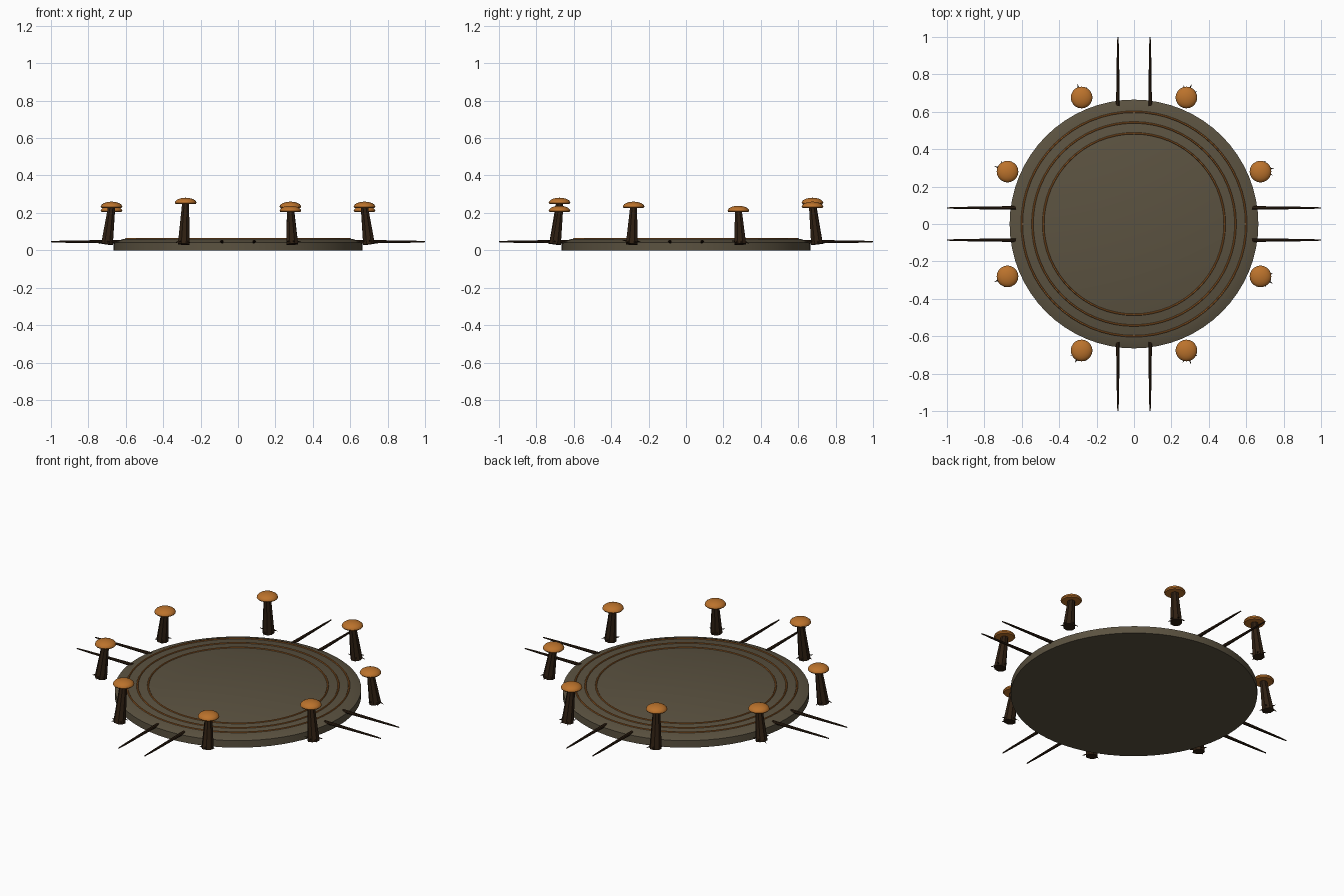
import bpy, bmesh, math, random
from mathutils import Vector

if "Cube" in bpy.data.objects:
    bpy.data.objects.remove(bpy.data.objects["Cube"])

random.seed(4)


def mat(name, rgb):
    m = bpy.data.materials.new(name)
    m.diffuse_color = (*rgb, 1)
    m.use_nodes = True
    m.node_tree.nodes["Principled BSDF"].inputs["Base Color"].default_value = m.diffuse_color
    return m


STONE = mat("stone", (0.105, 0.085, 0.052))
BARK = mat("dark bark", (0.028, 0.014, 0.006))
ORANGE = mat("cap orange", (0.50, 0.17, 0.025))
RING = mat("ring orange", (0.36, 0.13, 0.025))


def finish(bm, name, material, smooth=None):
    bmesh.ops.recalc_face_normals(bm, faces=bm.faces)
    me = bpy.data.meshes.new(name)
    bm.to_mesh(me)
    bm.free()
    me.materials.append(material)
    ob = bpy.data.objects.new(name, me)
    bpy.context.collection.objects.link(ob)
    if smooth:
        bpy.ops.object.select_all(action='DESELECT')
        ob.select_set(True)
        bpy.context.view_layer.objects.active = ob
        bpy.ops.object.shade_smooth_by_angle(angle=math.radians(smooth))
    return ob


def lathe(name, profile, material, sides, smooth, centre=(0, 0, 0), closed=False):
    """Spin (radius, z) points around a vertical axis."""
    bm = bmesh.new()
    vs = [bm.verts.new((r, 0, z)) for r, z in profile]
    pairs = list(zip(vs, vs[1:] + ([vs[0]] if closed else [])))
    if not closed:
        pairs = pairs[:len(vs) - 1]
    edges = [bm.edges.new(p) for p in pairs]
    bmesh.ops.spin(bm, geom=vs + edges, axis=(0, 0, 1), cent=(0, 0, 0),
                   steps=sides, angle=2 * math.pi)
    bmesh.ops.remove_doubles(bm, verts=bm.verts, dist=1e-5)
    ob = finish(bm, name, material, smooth)
    ob.location = centre
    return ob


def add_rod(bm, a, b, r1, r2, sides):
    """Tapered rod between two points."""
    a, b = Vector(a), Vector(b)
    d = b - a
    m = d.to_track_quat('Z', 'Y').to_matrix().to_4x4()
    m.translation = (a + b) / 2
    bmesh.ops.create_cone(bm, cap_ends=True, segments=sides, radius1=r1,
                          radius2=r2, depth=d.length, matrix=m)


# stone disc with bevelled rim
lathe("stone_disc", [(0, 0), (0.665, 0), (0.665, 0.042), (0.615, 0.06), (0, 0.06)],
      STONE, 64, 30)

# three thin rings inlaid in the top
for i, r in enumerate((0.60, 0.543, 0.485)):
    pts = [(r + 0.005 * math.cos(k * math.pi / 3), 0.06 + 0.005 * math.sin(k * math.pi / 3))
           for k in range(6)]
    lathe(f"inlay_ring_{i}", pts, RING, 64, 60, closed=True)

# pairs of thin spikes on four sides
for side in range(4):
    a = side * math.pi / 2
    out = Vector((math.cos(a), math.sin(a), 0))
    across = Vector((-out.y, out.x, 0))
    for s in (-1, 1):
        base = across * 0.086 * s + Vector((0, 0, 0.046))
        bm = bmesh.new()
        add_rod(bm, base + out * 0.63, base + out * 0.94, 0.010, 0.0055, 8)
        add_rod(bm, base + out * 0.94, base + out * 1.0, 0.0055, 0.003, 8)
        finish(bm, f"spike_{side}_{'left' if s < 0 else 'right'}", BARK, 40)

# ring of eight mushrooms in three repeating heights
for i in range(8):
    a = math.radians(22.5 + 45 * i)
    out = Vector((math.cos(a), math.sin(a), 0))
    top = (0.238, 0.26, 0.281)[i % 3]
    under = top - 0.034
    foot = out * 0.758 + Vector((0, 0, 0.032))
    head = out * 0.732 + Vector((0, 0, under + 0.006))

    bm = bmesh.new()
    add_rod(bm, foot, head, 0.034, 0.020, 8)
    finish(bm, f"mushroom_stem_{i}", BARK)

    # small thorny roots around the foot
    bm = bmesh.new()
    for k in range(5):
        t = a + k * math.tau / 5 + random.uniform(-0.4, 0.4)
        d = Vector((math.cos(t), math.sin(t), 0))
        start = foot + d * 0.022 + Vector((0, 0, 0.016))
        add_rod(bm, start, start + d * 0.027 + Vector((0, 0, random.uniform(-0.016, 0.006))),
                0.006, 0.0008, 5)
    finish(bm, f"mushroom_roots_{i}", BARK)

    # domed cap with flat underside
    dome = [(0, 0), (0.053, 0)]
    dome += [(0.058 * math.cos(t), 0.006 + 0.028 * math.sin(t))
             for t in (k * math.pi / 12 for k in range(6))] + [(0, 0.034)]
    lathe(f"mushroom_cap_{i}", dome, ORANGE, 20, 50, centre=out * 0.732 + Vector((0, 0, under)))
